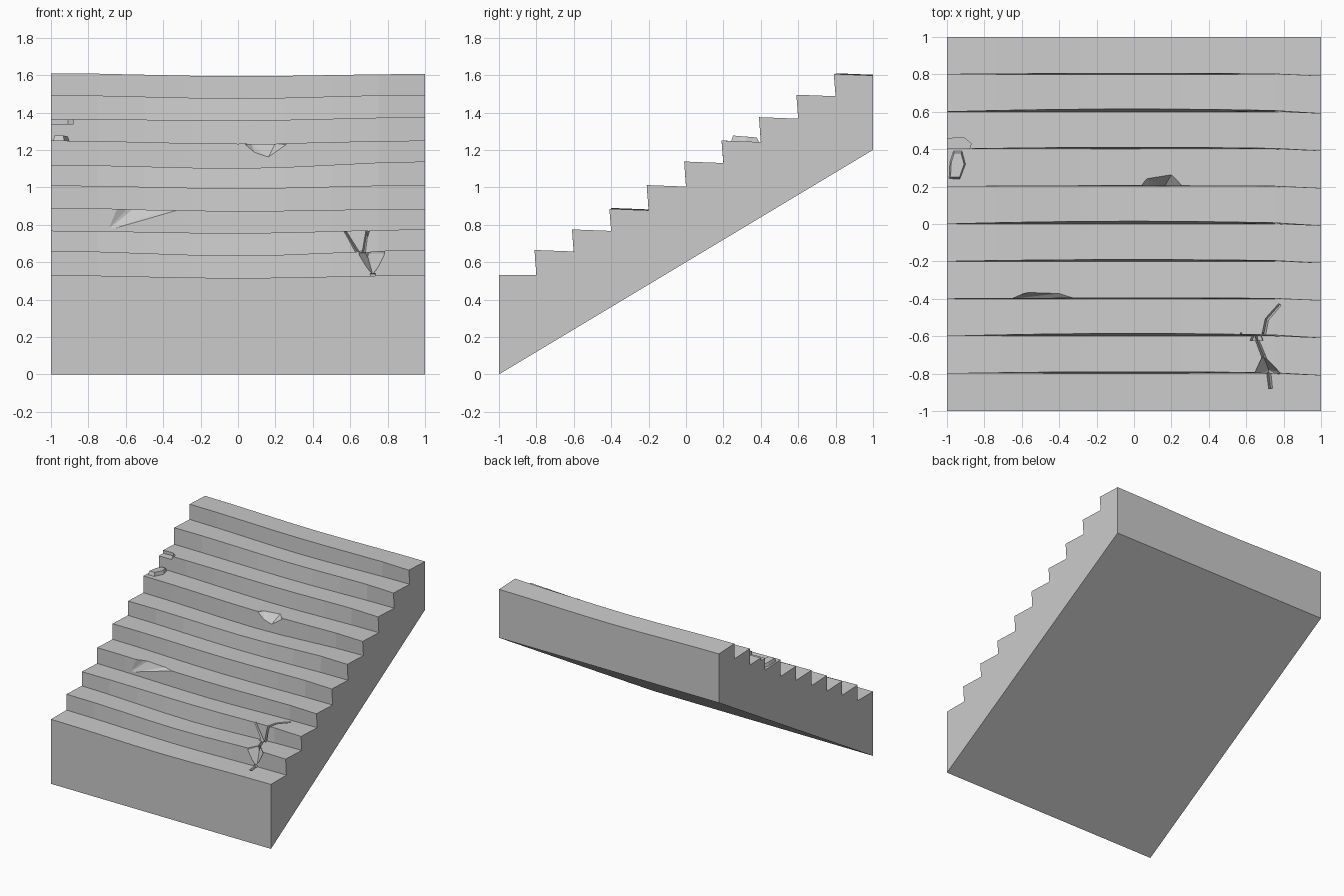
import bpy, bmesh
from mathutils import Vector

if "Cube" in bpy.data.objects:
    bpy.data.objects.remove(bpy.data.objects["Cube"])

# Nose heights of each step at left / middle / right: worn and sagging in the centre
NOSE = [(.53, .515, .53), (.66, .635, .665), (.768, .755, .775), (.89, .873, .885),
        (1.01, .995, 1.012), (1.12, 1.102, 1.138), (1.25, 1.233, 1.25),
        (1.365, 1.358, 1.375), (1.493, 1.476, 1.495), (1.61, 1.594, 1.606)]
XS = [-1, -.75, -.5, -.25, 0, .25, .5, .75, 1]


def height(i, x):
    left, mid, right = NOSE[i]
    end = left if x < 0 else right
    t = abs(x)
    return mid + (end - mid) * t * t * (3 - 2 * t)


def section(x):
    pts = [(x, -1, 0)]
    for i in range(len(NOSE)):
        z = height(i, x)
        worn = .01 * (1 - x * x) * (.5 + .5 * (i % 3)) if i else 0
        y = -1 + .2 * i
        pts.append((x, y + worn - (.01 if i and x > .9 else 0), z))
        back = .2 * (i + 1) - 1
        pts.append((x, back, z - (.008 if i else 0)))
    pts.append((x, 1, 1.2))
    return pts


def mesh_object(name, bm):
    bmesh.ops.recalc_face_normals(bm, faces=bm.faces)
    me = bpy.data.meshes.new(name)
    bm.to_mesh(me)
    bm.free()
    ob = bpy.data.objects.new(name, me)
    bpy.context.collection.objects.link(ob)
    return ob


def hull(name, pts):
    bm = bmesh.new()
    for p in pts:
        bm.verts.new(p)
    out = bmesh.ops.convex_hull(bm, input=bm.verts)
    junk = {v for v in out["geom_interior"] + out["geom_unused"]
            if isinstance(v, bmesh.types.BMVert)}
    bmesh.ops.delete(bm, geom=list(junk), context='VERTS')
    return mesh_object(name, bm)


# Stair block, lofted across its width
bm = bmesh.new()
rings = [[bm.verts.new(p) for p in section(x)] for x in XS]
for a, b in zip(rings, rings[1:]):
    for k in range(len(a)):
        n = (k + 1) % len(a)
        bm.faces.new((a[k], b[k], b[n], a[n]))
bm.faces.new(rings[0])
bm.faces.new(rings[-1])
stairs = mesh_object("stone_stairs", bm)

cutters = []


def groove(path, normal, width=.022, depth=.025):
    """V-shaped crack following a path on a flat face."""
    n = Vector(normal)
    for p, q in zip(path, path[1:]):
        p, q = Vector(p), Vector(q)
        side = (q - p).cross(n).normalized() * width
        pts = [c + s * side + n * .02 for c in (p, q) for s in (-1, 1)]
        pts += [p - n * depth, q - n * depth]
        cutters.append(hull("crack_cutter", pts))


def chip(pts):
    cutters.append(hull("chip_cutter", pts))


# Chipped nose on the fourth step
chip([(-.71, -.43, .762), (-.71, -.405, .762), (-.58, -.395, .86), (-.56, -.365, .885),
      (-.38, -.37, .885), (-.31, -.40, .878), (-.31, -.43, .875),
      (-.58, -.43, .855), (-.71, -.43, .92), (-.56, -.365, .92),
      (-.38, -.37, .92), (-.31, -.43, .92)])
# Chipped nose on the seventh step
chip([(.10, .18, 1.16), (.16, .195, 1.155), (.02, .18, 1.225), (.28, .18, 1.225),
      (.07, .245, 1.235), (.20, .265, 1.235), (.02, .18, 1.27), (.28, .18, 1.27),
      (.07, .245, 1.27), (.20, .265, 1.27)])
# Broken corner at the left end of the eighth step
chip([(x, y, z) for x, y in ((-1.03, .37), (-.89, .37), (-.87, .43), (-.91, .462),
                             (-1.03, .455)) for z in (1.338, 1.42)])
# Chipped nose on the second step
chip([(.72, -.78, .535), (.72, -.83, .535), (.63, -.83, .64), (.80, -.83, .64),
      (.78, -.79, .645), (.65, -.79, .645), (.69, -.70, .645),
      (.63, -.83, .7), (.80, -.83, .7), (.69, -.71, .7)])
# Branching crack over the treads and risers
groove([(.78, -.43, .762), (.71, -.51, .76), (.69, -.61, .76)], (0, 0, 1), .013)
groove([(.57, -.602, .77), (.65, -.602, .635)], (0, -1, 0), .02)
groove([(.69, -.602, .77), (.67, -.602, .635)], (0, -1, 0), .018)
groove([(.65, -.60, .645), (.69, -.70, .645), (.72, -.79, .645)], (0, 0, 1), .015)
groove([(.72, -.79, .518), (.73, -.88, .52)], (0, 0, 1), .015)

# Carve every cutter out of the stairs
for c in cutters:
    c.hide_render = True
    mod = stairs.modifiers.new("carve", 'BOOLEAN')
    mod.operation = 'DIFFERENCE'
    mod.solver = 'EXACT'
    mod.object = c
bpy.context.view_layer.update()
result = bpy.data.meshes.new_from_object(
    stairs.evaluated_get(bpy.context.evaluated_depsgraph_get()))
stairs.modifiers.clear()
stairs.data = result
for c in cutters:
    bpy.data.objects.remove(c)

# Fallen fragment lying on the tread below the broken corner
outline = ((-.99, .24), (-.93, .24), (-.90, .32), (-.92, .39), (-.965, .39), (-.985, .33))
hull("fallen_fragment", [(x, y, 1.242) for x, y in outline] +
     [(-.945 + (x + .945) * .8, .315 + (y - .315) * .85, 1.277 - .07 * (y - .24))
      for x, y in outline])
